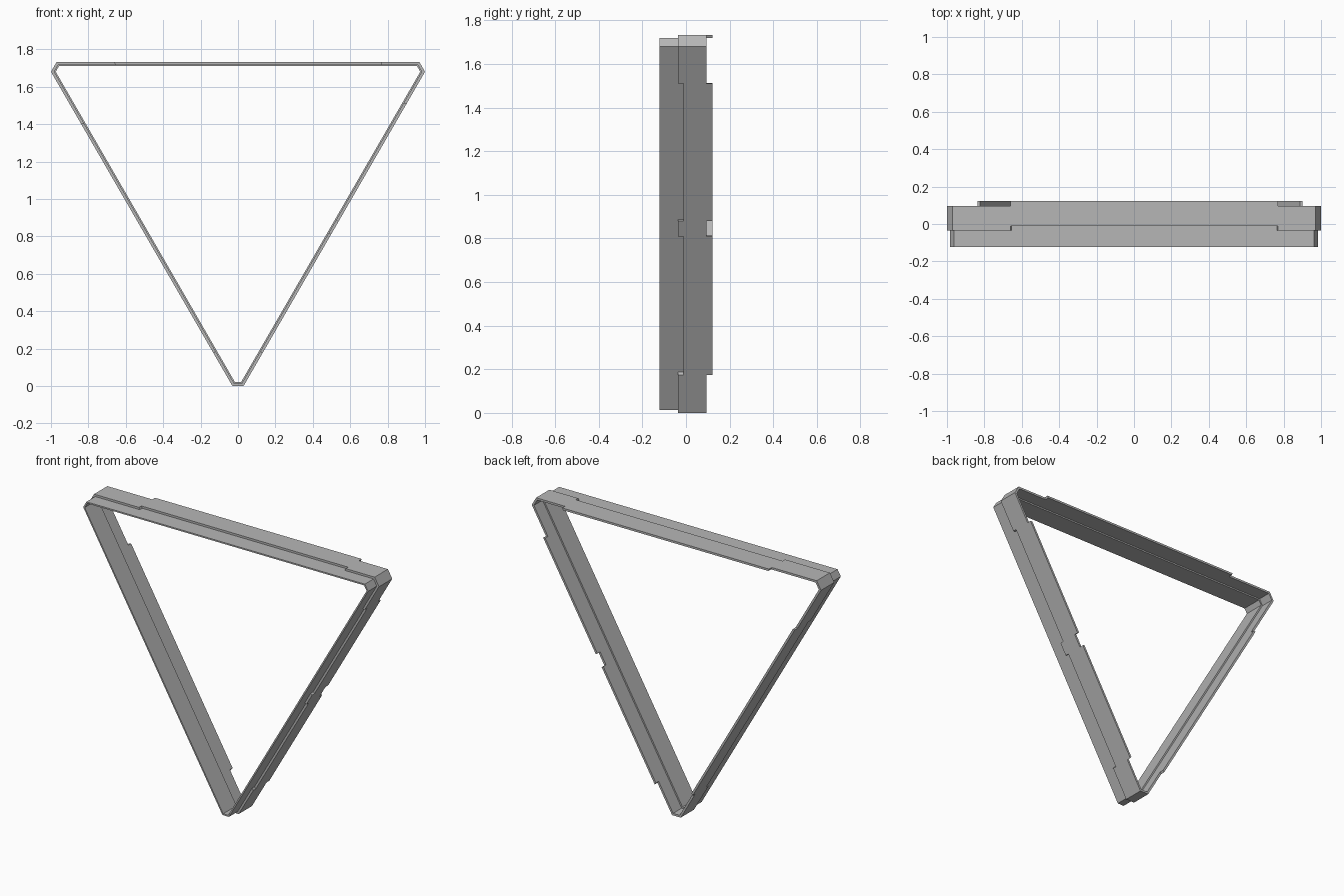
import bpy
import bmesh
from mathutils import Vector

cube = bpy.data.objects.get("Cube")
if cube:
    bpy.data.objects.remove(cube)

# Single grey plastic
grey = bpy.data.materials.new("mid grey")
grey.use_nodes = True
grey.diffuse_color = (0.47, 0.47, 0.47, 1)
grey.node_tree.nodes["Principled BSDF"].inputs["Base Color"].default_value = grey.diffuse_color

# Triangle outline with clipped corners, clockwise in x, z
OUTLINE = [Vector(p) for p in ((-0.97, 1.732), (0.97, 1.732), (1, 1.68),
                               (0.03, 0), (-0.03, 0), (-1, 1.68))]

# Tongues along each long side, as fractions of that side
TONGUES = {0: [(0.16, 0.897)],
           2: [(0.101, 0.476), (0.518, 0.896)],
           4: [(0.104, 0.833)]}


def inset(points, d):
    """Move every side of a clockwise outline inward by d."""
    result = []
    for i, p in enumerate(points):
        a = (p - points[i - 1]).normalized()
        b = (points[(i + 1) % len(points)] - p).normalized()
        n1, n2 = Vector((-a.y, a.x)), Vector((-b.y, b.x))
        result.append(p - (n1 + n2) * d / (1 + n1.dot(n2)))
    return result


def wall_ring(name, depth, thickness, front, back, tongues, front_step, back_step):
    """Thin wall around the outline; tongues shift its two edges backward."""
    outer = inset(OUTLINE, depth)
    inner = inset(OUTLINE, depth + thickness)
    # Split the sides into spans: outer ends, inner ends, edge positions
    spans = []
    for i in range(len(outer)):
        j = (i + 1) % len(outer)
        cuts = [0] + [t for pair in tongues.get(i, []) for t in pair] + [1]
        for k in range(len(cuts) - 1):
            s, e = cuts[k], cuts[k + 1]
            up = k % 2
            spans.append((outer[i].lerp(outer[j], s), outer[i].lerp(outer[j], e),
                          inner[i].lerp(inner[j], s), inner[i].lerp(inner[j], e),
                          front + up * front_step, back + up * back_step))
    bm = bmesh.new()

    def quad(*corners):
        bm.faces.new([bm.verts.new((p.x, y, p.y)) for p, y in corners])

    for i, (o1, o2, n1, n2, f, b) in enumerate(spans):
        quad((o1, f), (o2, f), (o2, b), (o1, b))
        quad((n2, f), (n1, f), (n1, b), (n2, b))
        quad((o2, f), (o1, f), (n1, f), (n2, f))
        quad((o1, b), (o2, b), (n2, b), (n1, b))
        # Close the step where the next span sits further forward or back
        nf, nb = spans[(i + 1) % len(spans)][4:]
        for y, ny, sign in ((f, nf, 1), (b, nb, -1)):
            if y != ny:
                step = [(o2, y), (o2, ny), (n2, ny), (n2, y)]
                quad(*(step if sign > 0 else step[::-1]))
    bmesh.ops.remove_doubles(bm, verts=bm.verts, dist=0.0001)
    bmesh.ops.recalc_face_normals(bm, faces=bm.faces)
    mesh = bpy.data.meshes.new(name)
    bm.to_mesh(mesh)
    bm.free()
    mesh.materials.append(grey)
    obj = bpy.data.objects.new(name, mesh)
    bpy.context.collection.objects.link(obj)
    return obj


# Outer rear wall with stepped tongues, and the front wall nested inside it
wall_ring("rear_frame", 0, 0.013, -0.036, 0.095, TONGUES, 0.024, 0.027)
wall_ring("front_frame", 0.013, 0.009, -0.122, 0.01, {}, 0, 0)
